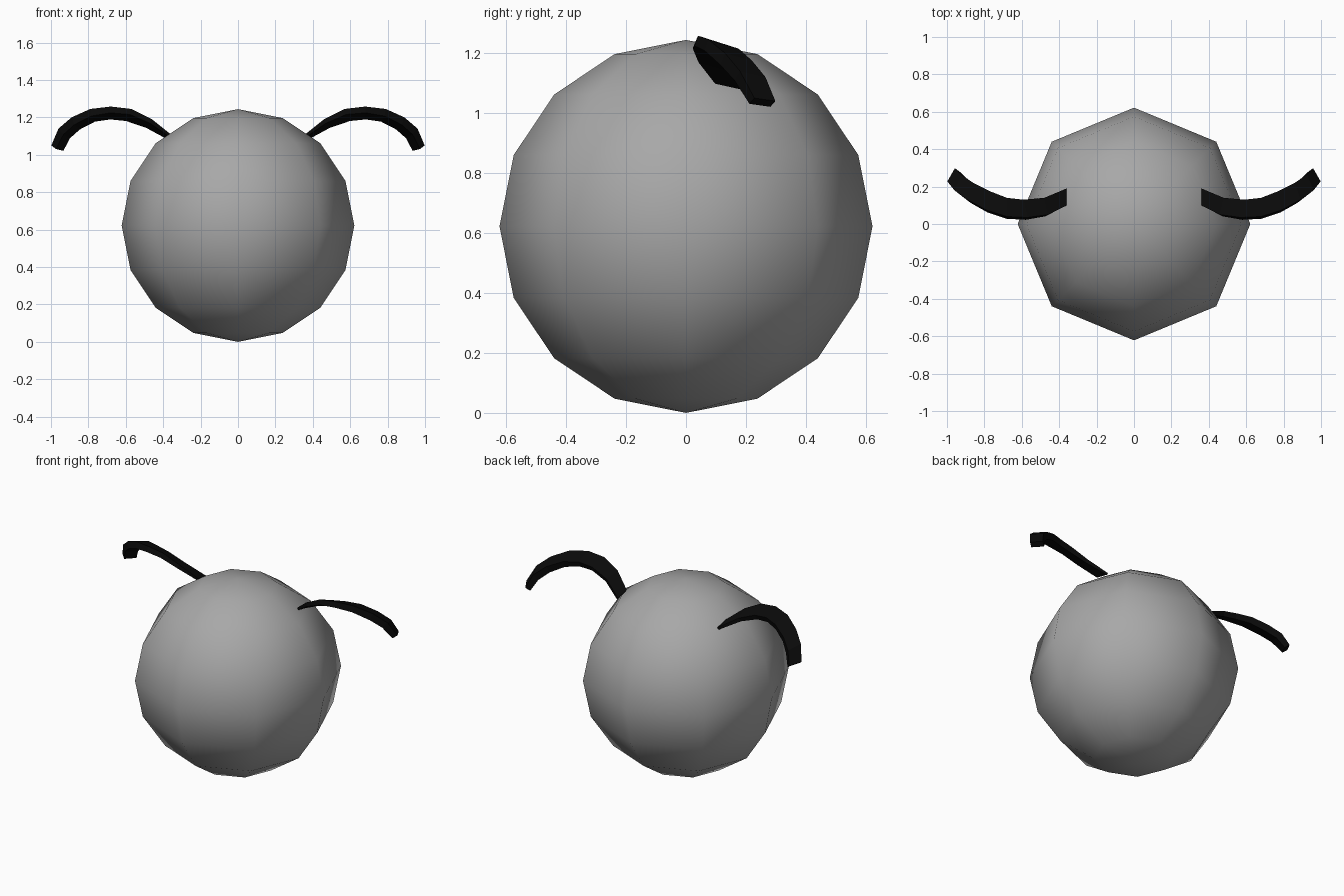
import bpy
import bmesh
from mathutils import Vector

cube = bpy.data.objects.get("Cube")
if cube:
    bpy.data.objects.remove(cube, do_unlink=True)

RADIUS = 0.622


def make_material(name, color):
    mat = bpy.data.materials.new(name)
    mat.use_nodes = True
    mat.diffuse_color = color
    bsdf = next(n for n in mat.node_tree.nodes if n.type == "BSDF_PRINCIPLED")
    bsdf.inputs["Base Color"].default_value = color
    return mat


grey = make_material("mid grey", (0.39, 0.39, 0.39, 1))
black = make_material("black", (0.003, 0.003, 0.003, 1))

# Body: coarse ball with smooth shading
bpy.ops.mesh.primitive_uv_sphere_add(segments=8, ring_count=8, radius=RADIUS,
                                     location=(0, 0, RADIUS))
body = bpy.context.object
body.name = "round_body"
body.data.materials.append(grey)
bpy.ops.object.shade_smooth()

# Horn stations: outer front edge point, offset to the back edge, thickness
STATIONS = [
    ((0.36, 0.10, 1.11), (0.00, 0.09, -0.02), 0.015),
    ((0.46, 0.05, 1.19), (0.02, 0.09, -0.025), 0.025),
    ((0.57, 0.035, 1.245), (0.02, 0.095, -0.035), 0.033),
    ((0.68, 0.04, 1.258), (0.00, 0.10, -0.035), 0.036),
    ((0.79, 0.075, 1.245), (-0.02, 0.10, -0.03), 0.04),
    ((0.89, 0.13, 1.2), (-0.03, 0.09, -0.025), 0.045),
    ((0.96, 0.18, 1.14), (-0.035, 0.085, -0.02), 0.045),
    ((0.998, 0.228, 1.05), (-0.04, 0.07, -0.01), 0.035),
]


def make_horn(name, side):
    bm = bmesh.new()
    points = [Vector(s[0]) for s in STATIONS]
    rings = []
    for i, (_, across, thick) in enumerate(STATIONS):
        front, across = points[i], Vector(across)
        tangent = points[min(i + 1, len(points) - 1)] - points[max(i - 1, 0)]
        inward = across.cross(tangent).normalized() * thick
        if inward.dot(Vector((0.66, 0.1, 1)) - front) < 0:
            inward.negate()
        corners = (front, front + across, front + across + inward, front + inward)
        rings.append([bm.verts.new((side * c.x, c.y, c.z)) for c in corners])
    for a, b in zip(rings, rings[1:]):
        for k in range(4):
            n = (k + 1) % 4
            bm.faces.new((a[k], a[n], b[n], b[k]))
    bm.faces.new(rings[0])
    bm.faces.new(rings[-1])
    bmesh.ops.recalc_face_normals(bm, faces=bm.faces)
    mesh = bpy.data.meshes.new(name)
    bm.to_mesh(mesh)
    bm.free()
    mesh.materials.append(black)
    horn = bpy.data.objects.new(name, mesh)
    bpy.context.collection.objects.link(horn)


# Pair of curved, flat horns
for name, side in (("left_horn", 1), ("right_horn", -1)):
    make_horn(name, side)
